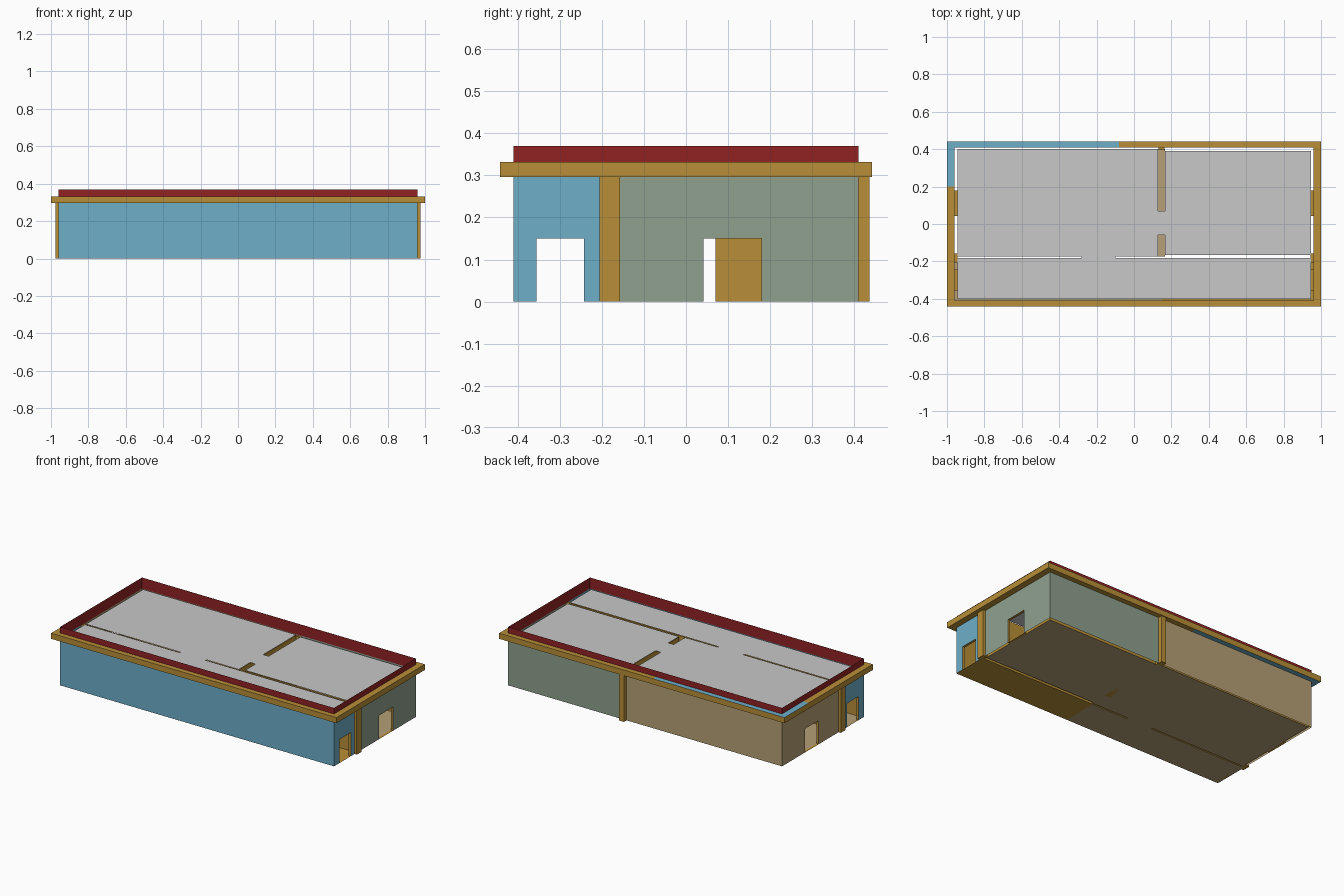
import bpy

if "Cube" in bpy.data.objects:
    bpy.data.objects.remove(bpy.data.objects["Cube"])

def material(name, rgb):
    lin = [(c / 255 / 12.92) if c < 11 else ((c / 255 + 0.055) / 1.055) ** 2.4 for c in rgb]
    m = bpy.data.materials.new(name)
    m.diffuse_color = (*lin, 1)
    m.use_nodes = True
    m.node_tree.nodes["Principled BSDF"].inputs["Base Color"].default_value = m.diffuse_color
    return m

BLUE = material("sky_blue", (109, 175, 201))
GOLD = material("ochre", (184, 143, 55))
GREEN = material("sage_green", (143, 161, 142))
TAN = material("tan", (182, 160, 118))
RED = material("dark_red", (145, 34, 36))
GREY = material("light_grey", (200, 200, 200))

def quads(name, faces, mat):
    verts = [v for f in faces for v in f]
    idx = [tuple(range(i, i + 4)) for i in range(0, len(verts), 4)]
    me = bpy.data.meshes.new(name)
    me.from_pydata(verts, [], idx)
    me.materials.append(mat)
    ob = bpy.data.objects.new(name, me)
    bpy.context.collection.objects.link(ob)
    return ob

def plate(x0, x1, y0, y1, z, up=True):
    f = [(x0, y0, z), (x1, y0, z), (x1, y1, z), (x0, y1, z)]
    return f if up else f[::-1]

def panel(p, q, z0, z1):
    """Upright quad whose normal points to the right of p -> q."""
    return [(*p, z0), (*q, z0), (*q, z1), (*p, z1)]

def wall(name, p, q, mat, doors=(), z1=0.30):
    """Straight wall along x or y; doors are intervals of the running coordinate."""
    ax = 0 if p[1] == q[1] else 1
    at = lambda t: (t, p[1]) if ax == 0 else (p[0], t)
    s = 1 if q[ax] > p[ax] else -1
    cuts = sorted((sorted(d, reverse=s < 0) for d in doors), key=lambda d: s * d[0])
    faces, t = [], p[ax]
    for a, b in cuts:
        faces += [panel(at(t), at(a), 0, z1), panel(at(a), at(b), DOOR_H, z1)]
        t = b
    faces.append(panel(at(t), q, 0, z1))
    return quads(name, faces, mat)

def box(name, x0, x1, y0, y1, z0, z1, mat):
    c = [(x0, y0), (x1, y0), (x1, y1), (x0, y1)]
    f = [panel(c[i], c[(i + 1) % 4], z0, z1) for i in range(4)]
    f += [plate(x0, x1, y0, y1, z1), plate(x0, x1, y0, y1, z0, False)]
    return quads(name, f, mat)

X, Y = 0.96, 0.41          # outer wall faces
DOOR_H = 0.15
YS = -0.18                 # line between front strip and back rooms
XS = 0.146                 # line between the two back rooms
FRONT_DOOR, ROOM_DOOR = (-0.355, -0.242), (0.042, 0.18)
HALL_DOOR, MID_DOOR = (-0.28, -0.10), (-0.06, 0.07)

# Outer walls, coloured by room
wall("front_wall", (-X, -Y), (X, -Y), BLUE)
wall("right_wall_front", (X, -Y), (X, YS), BLUE, [FRONT_DOOR])
wall("right_wall_back", (X, YS), (X, Y), GREEN, [ROOM_DOOR])
wall("back_wall_right", (X, Y), (XS, Y), GREEN)
wall("back_wall_left", (XS, Y), (-X, Y), TAN)
wall("left_wall_back", (-X, Y), (-X, YS), TAN, [ROOM_DOOR])
wall("left_wall_front", (-X, YS), (-X, -Y), BLUE, [FRONT_DOOR])

# Inner wall faces of the three rooms, running clockwise so they face inwards
def room(name, x0, x1, y0, y1, west=(), north=(), east=(), south=()):
    wall(name + "_west", (x0, y0), (x0, y1), GOLD, west)
    wall(name + "_north", (x0, y1), (x1, y1), GOLD, north)
    wall(name + "_east", (x1, y1), (x1, y0), GOLD, east)
    wall(name + "_south", (x1, y0), (x0, y0), GOLD, south)

I = 0.945
room("left_room", -I, 0.128, -0.175, 0.40, west=[ROOM_DOOR], east=[MID_DOOR], south=[HALL_DOOR])
room("right_room", 0.165, I, -0.165, 0.39, west=[MID_DOOR], east=[ROOM_DOOR])
room("hall", -I, I, -0.40, -0.183, west=[FRONT_DOOR], east=[FRONT_DOOR], north=[HALL_DOOR])

# Door reveals
for x0, x1, (a, b), label in [(-X, -I, FRONT_DOOR, "left_hall"), (I, X, FRONT_DOOR, "right_hall"),
                              (-X, -I, ROOM_DOOR, "left_room"), (I, X, ROOM_DOOR, "right_room"),
                              (0.128, 0.165, MID_DOOR, "middle")]:
    quads(label + "_door_reveal", [panel((x1, a), (x0, a), 0, DOOR_H), panel((x0, b), (x1, b), 0, DOOR_H),
                                   plate(x0, x1, a, b, DOOR_H, False), plate(x0, x1, a, b, 0)], GOLD)

# Floors: tan, with the right end of the hall in ochre
quads("floor", [plate(-I, 0.165, -0.175, 0.40, 0), plate(0.165, I, -0.165, 0.39, 0),
                plate(-X, 0.15, -Y, -0.183, 0), plate(-0.28, -0.10, -0.183, -0.175, 0)], TAN)
quads("hall_floor_right", [plate(0.15, X, -Y, -0.183, 0)], GOLD)

# Flat roof, open above the hollow walls
ZR = 0.302
quads("roof", [plate(-I, 0.128, -0.175, 0.40, ZR), plate(0.165, I, -0.165, 0.39, ZR),
               plate(-I, I, -0.40, -0.183, ZR), plate(-0.28, -0.10, -0.183, -0.175, ZR),
               plate(0.128, 0.165, *MID_DOOR, ZR)], GREY)

# Cornice: outer band plus top and bottom rings, with a blue back-left corner
CX, CY, Z0, Z1 = 1.0, 0.442, 0.296, 0.332
ring = [(-CX, CX, -CY, -Y), (X, CX, -Y, CY), (-0.08, X, Y, CY), (-CX, -X, -Y, 0.2)]
corner = [(-CX, -0.08, Y, CY), (-CX, -X, 0.2, Y)]
c = [(-CX, -CY), (CX, -CY), (CX, CY), (-CX, CY)]
band = [panel(c[i], c[(i + 1) % 4], Z0, Z1) for i in range(4)]
quads("cornice", band + [plate(*r, z, z == Z1) for r in ring for z in (Z0, Z1)], GOLD)
quads("cornice_corner", [plate(*r, z, z == Z1) for r in corner for z in (Z0, Z1)], BLUE)

# Thin red parapet
c = [(-X, -Y), (X, -Y), (X, Y), (-X, Y)]
quads("parapet", [panel(c[i], c[(i + 1) % 4], 0.30, 0.37) for i in range(4)], RED)

# Pilasters where the wall colours meet
for s, label in ((-1, "left"), (1, "right")):
    xa, xb = sorted((s * 0.945, s * 0.976))
    box(label + "_pilaster", xa, xb, -0.205, -0.157, 0, Z0, GOLD)
box("back_pilaster", 0.13, 0.163, 0.395, 0.436, 0, Z0, GOLD)
